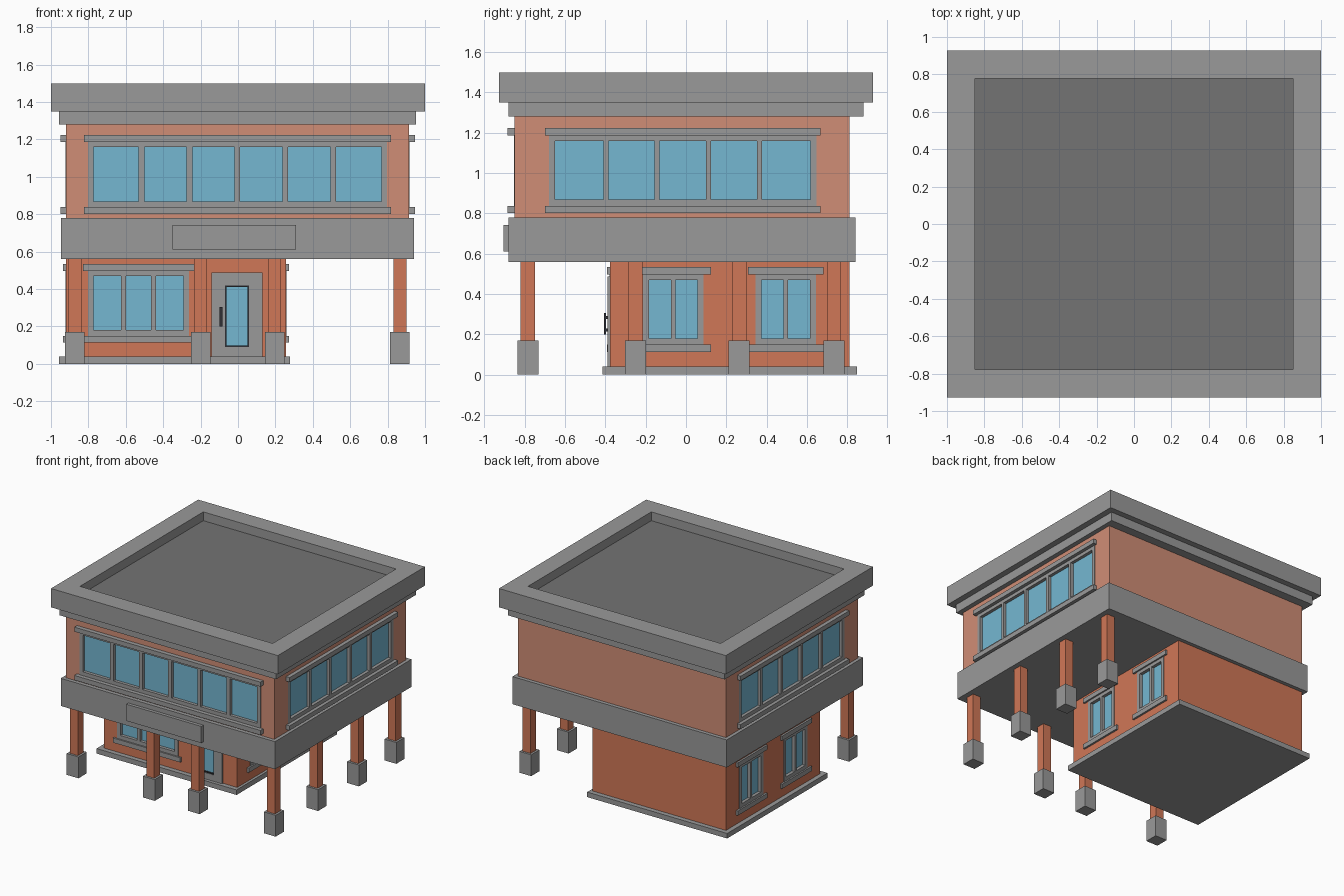
import bpy
import bmesh
from mathutils import Vector, Matrix

if "Cube" in bpy.data.objects:
    bpy.data.objects.remove(bpy.data.objects["Cube"])


def material(name, r, g, b):
    m = bpy.data.materials.new(name)
    m.use_nodes = True
    m.diffuse_color = (r, g, b, 1)
    bsdf = m.node_tree.nodes["Principled BSDF"]
    bsdf.inputs["Base Color"].default_value = (r, g, b, 1)
    bsdf.inputs["Roughness"].default_value = 0.8
    return m


STONE = material("grey stone", 0.32, 0.32, 0.32)
ROOF = material("dark grey roof", 0.175, 0.175, 0.175)
BRICK = material("orange brick", 0.63, 0.185, 0.095)
PALE = material("pale brick", 0.63, 0.27, 0.18)
GLASS = material("blue glass", 0.178, 0.475, 0.64)
DARK = material("dark metal", 0.03, 0.03, 0.035)


def add_box(bm, box):
    """Add a box given as (x0, x1, y0, y1, z0, z1)."""
    x0, x1, y0, y1, z0, z1 = box
    mid = Vector((x0 + x1, y0 + y1, z0 + z1)) / 2
    size = Matrix.Diagonal((x1 - x0, y1 - y0, z1 - z0, 1))
    bmesh.ops.create_cube(bm, size=1, matrix=Matrix.Translation(mid) @ size)


def finish(name, bm, *mats):
    mesh = bpy.data.meshes.new(name)
    bm.to_mesh(mesh)
    bm.free()
    for m in mats:
        mesh.materials.append(m)
    obj = bpy.data.objects.new(name, mesh)
    bpy.context.collection.objects.link(obj)
    return obj


def boxes(name, mat, *parts):
    bm = bmesh.new()
    for p in parts:
        add_box(bm, p)
    return finish(name, bm, mat)


def on_wall(wall, u0, u1, z0, z1, inner, outer):
    """Box on a wall: u runs along it, inner/outer are offsets from its plane."""
    axis, sign, plane = wall
    d0, d1 = sorted((plane + sign * inner, plane + sign * outer))
    return (d0, d1, u0, u1, z0, z1) if axis == "x" else (u0, u1, d0, d1, z0, z1)


def window(name, wall, mid, half, z0, z1, panes, bar, ledge, overhang):
    """Frame, mullions, glass and two ledges; returns the opening to cut."""
    rim = 0.03
    a, b = mid - half, mid + half          # glass edges
    fa, fb = a - rim, b + rim              # frame edges
    fz0, fz1 = z0 - rim, z1 + rim
    parts = [(fa, a, fz0, fz1), (b, fb, fz0, fz1), (a, b, fz0, z0), (a, b, z1, fz1)]
    for i in range(1, panes):
        u = a + (b - a) * i / panes
        parts.append((u - bar / 2, u + bar / 2, z0, z1))
    boxes(name + "_frame", STONE, *[on_wall(wall, *p, -0.04, 0.003) for p in parts])
    boxes(name + "_glass", GLASS, on_wall(wall, a, b, z0, z1, -0.04, -0.022))
    la, lb = fa - overhang, fb + overhang
    boxes(name + "_ledges", STONE,
          on_wall(wall, la, lb, fz1 - 0.003, fz1 + 0.033, -0.01, ledge),
          on_wall(wall, la, lb, fz0 - 0.037, fz0, -0.01, ledge))
    return on_wall(wall, fa, fb, fz0, fz1, -0.04, 0.1)


def cut(obj, openings):
    """Cut the openings out of a wall block and bake the result."""
    cutter = boxes("cutter", None, *openings)
    cutter.hide_render = True
    mod = obj.modifiers.new("openings", "BOOLEAN")
    mod.operation, mod.solver, mod.object = "DIFFERENCE", "EXACT", cutter
    deps = bpy.context.evaluated_depsgraph_get()
    baked = bpy.data.meshes.new_from_object(obj.evaluated_get(deps))
    obj.modifiers.clear()
    obj.data = baked
    bpy.data.objects.remove(cutter)


# Ground floor block
L, R, FRONT, BACK = -0.92, 0.257, -0.377, 0.81
ground = boxes("ground_floor_walls", BRICK, (L, R, FRONT, BACK, 0.04, 0.56))
boxes("plinth", STONE, (-0.957, 0.278, -0.415, 0.848, 0, 0.04))
front_low = ("y", -1, FRONT)
holes = [window("ground_front_window", front_low, -0.532, 0.24,
                0.18, 0.47, 3, 0.027, 0.015, 0.027)]
for side, wall in (("left", ("x", 1, R)), ("right", ("x", -1, L))):
    for spot, mid in (("front", -0.064), ("rear", 0.495)):
        holes.append(window(f"ground_{side}_{spot}_window", wall, mid, 0.12,
                            0.18, 0.47, 2, 0.022, 0.015, 0.038))

# Door: surround, dark glazing rim, glass and handle
da, db, dz0, dz1 = -0.07, 0.06, 0.09, 0.42
surround = [(-0.142, da, 0.04, 0.487), (db, 0.132, 0.04, 0.487),
            (da, db, 0.04, dz0), (da, db, dz1, 0.487)]
boxes("door_surround", STONE, *[on_wall(front_low, *p, -0.04, 0.012) for p in surround])
t = 0.008
rim = [(da, da + t, dz0, dz1), (db - t, db, dz0, dz1),
       (da + t, db - t, dz0, dz0 + t), (da + t, db - t, dz1 - t, dz1)]
boxes("door_glazing_rim", DARK, *[on_wall(front_low, *p, -0.04, 0.008) for p in rim])
boxes("door_glass", GLASS,
      on_wall(front_low, da + t, db - t, dz0 + t, dz1 - t, -0.04, -0.003))
boxes("door_handle", DARK,
      on_wall(front_low, -0.098, -0.084, 0.2, 0.305, 0.02, 0.03),
      on_wall(front_low, -0.098, -0.084, 0.215, 0.229, 0.01, 0.02),
      on_wall(front_low, -0.098, -0.084, 0.276, 0.29, 0.01, 0.02))
holes.append(on_wall(front_low, -0.142, 0.132, 0.041, 0.487, -0.04, 0.1))
cut(ground, holes)

# Pillars along the front and the open side
spots = [(x, -0.785) for x in (-0.873, -0.2, 0.196, 0.866)]
spots += [(0.866, y) for y in (-0.25, 0.264, 0.735)]
for i, (x, y) in enumerate(spots, 1):
    h, p = 0.052, 0.035
    boxes(f"pillar_base_{i}", STONE, (x - h, x + h, y - h, y + h, 0, 0.17))
    boxes(f"pillar_post_{i}", BRICK, (x - p, x + p, y - p, y + p, 0.17, 0.56))

# Band between the floors with a blank sign panel
boxes("floor_band", STONE, (-0.947, 0.942, -0.88, 0.84, 0.56, 0.78))
boxes("sign_panel", STONE, (-0.35, 0.31, -0.906, -0.87, 0.61, 0.743))

# Upper floor with ribbon windows on three sides
upper = boxes("upper_floor_walls", PALE, (-0.92, 0.915, -0.85, 0.81, 0.78, 1.28))
holes = [window("upper_front_window", ("y", -1, -0.85), -0.003, 0.769,
                0.868, 1.16, 6, 0.03, 0.035, 0.022)]
for side, wall in (("left", ("x", 1, 0.915)), ("right", ("x", -1, -0.92))):
    holes.append(window(f"upper_{side}_window", wall, -0.016, 0.634,
                        0.868, 1.16, 5, 0.025, 0.03, 0.02))
cut(upper, holes)

# Cornice and roof parapet with a sunken deck
boxes("cornice", STONE, (-0.957, 0.952, -0.88, 0.88, 1.28, 1.35))
bm = bmesh.new()
add_box(bm, (-1, 1, -0.927, 0.927, 1.35, 1.5))
bm.normal_update()
top = max(bm.faces, key=lambda f: f.calc_center_median().z)
bmesh.ops.inset_region(bm, faces=[top], thickness=0.15, use_even_offset=True)
deck = bmesh.ops.extrude_discrete_faces(bm, faces=[top])["faces"][0]
bmesh.ops.translate(bm, verts=deck.verts, vec=(0, 0, -0.07))
deck.material_index = 1
bmesh.ops.recalc_face_normals(bm, faces=bm.faces)
finish("roof_parapet", bm, STONE, ROOF)
